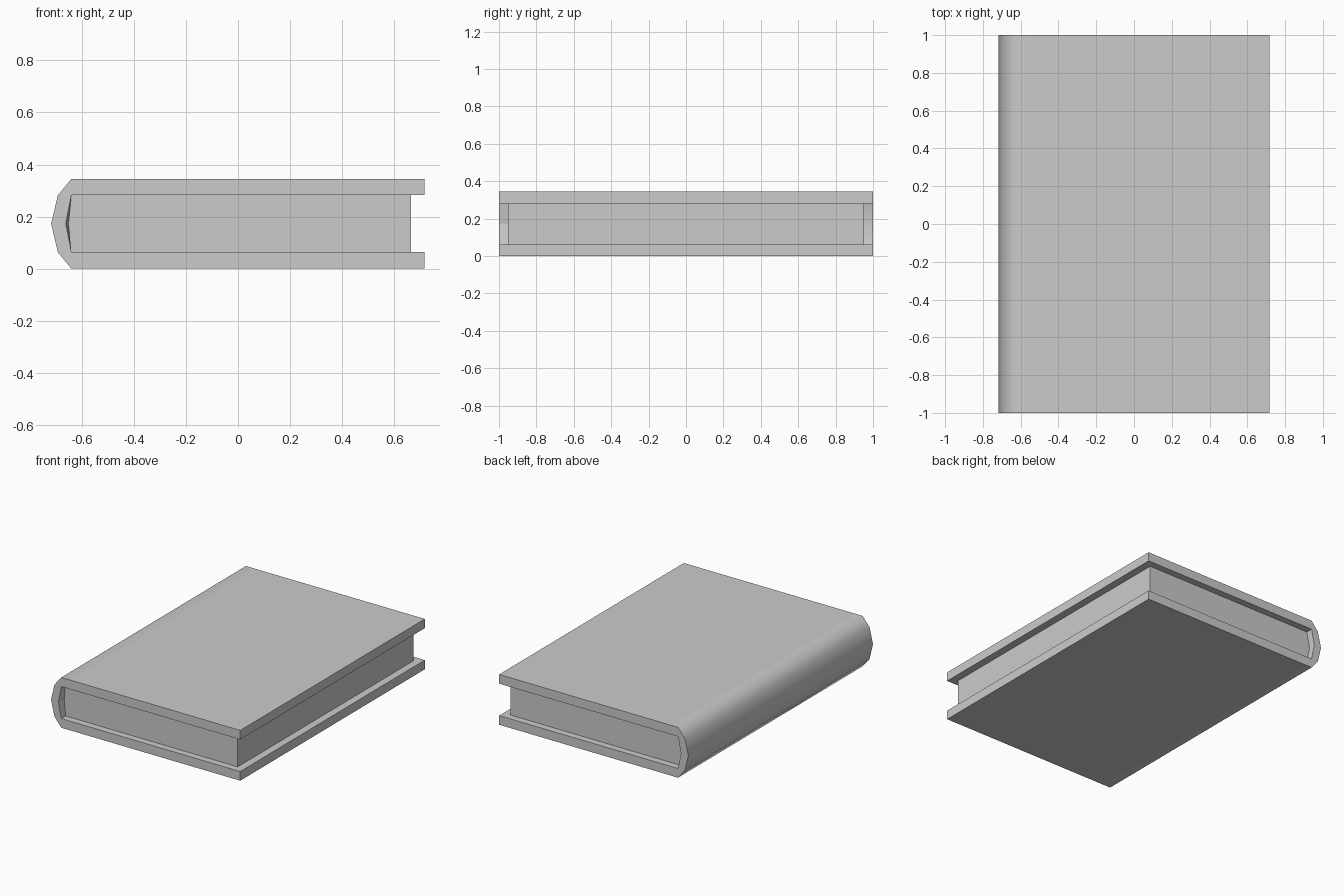
import bpy
import bmesh
import math

cube = bpy.data.objects.get("Cube")
if cube:
    bpy.data.objects.remove(cube, do_unlink=True)

grey = bpy.data.materials.new("light_grey")
grey.use_nodes = True
grey.diffuse_color = (0.6, 0.6, 0.6, 1)
grey.node_tree.nodes["Principled BSDF"].inputs["Base Color"].default_value = (0.6, 0.6, 0.6, 1)

# Main dimensions
HALF_LEN, PAGE_LEN = 1.0, 0.953
HEIGHT, BOARD = 0.345, 0.063
MID = HEIGHT / 2
EDGE, PAGE_EDGE, HINGE = 0.717, 0.665, -0.64


def extrude_profile(name, profile, y0, y1):
    """Extrude a closed (x, z) profile along y."""
    bm = bmesh.new()
    face = bm.faces.new([bm.verts.new((x, y0, z)) for x, z in profile])
    result = bmesh.ops.extrude_face_region(bm, geom=[face])
    moved = [v for v in result["geom"] if isinstance(v, bmesh.types.BMVert)]
    bmesh.ops.translate(bm, verts=moved, vec=(0, y1 - y0, 0))
    bmesh.ops.recalc_face_normals(bm, faces=bm.faces)
    mesh = bpy.data.meshes.new(name)
    bm.to_mesh(mesh)
    bm.free()
    mesh.materials.append(grey)
    obj = bpy.data.objects.new(name, mesh)
    bpy.context.collection.objects.link(obj)
    return obj


def mirrored(half, middle):
    """Join a lower half profile, a middle point and the mirrored upper half."""
    return half + [middle] + [(x, HEIGHT - z) for x, z in reversed(half)]


# Cover: two boards joined by a rounded spine
outer = mirrored([(EDGE, 0), (-0.57, 0), (HINGE, 0), (-0.692, BOARD)], (-0.718, MID))
inner = mirrored([(EDGE, BOARD), (HINGE, BOARD)], (-0.662, MID))
cover = extrude_profile("cover", outer + inner[::-1], -HALF_LEN, HALF_LEN)

# Page block, its spine side following the hollow of the cover
page_profile = mirrored([(PAGE_EDGE, BOARD), (HINGE, BOARD)], (-0.662, MID))
pages = extrude_profile("pages", page_profile, -PAGE_LEN, PAGE_LEN)

# Slanted lining between the spine and the front end of the pages
bm = bmesh.new()
rows = []
for y, x_mid in ((-HALF_LEN, -0.661), (-PAGE_LEN, -0.651)):
    rows.append([bm.verts.new((x, y, z)) for x, z in
                 ((HINGE, BOARD), (x_mid, MID), (HINGE, HEIGHT - BOARD))])
for i in range(2):
    face = bm.faces.new((rows[0][i], rows[0][i + 1], rows[1][i + 1], rows[1][i]))
    face.normal_update()
    if face.normal.x < 0:
        face.normal_flip()
mesh = bpy.data.meshes.new("spine_lining")
bm.to_mesh(mesh)
bm.free()
mesh.materials.append(grey)
bpy.context.collection.objects.link(bpy.data.objects.new("spine_lining", mesh))

# Smooth spine, crisp board edges
bpy.ops.object.select_all(action='DESELECT')
cover.select_set(True)
bpy.context.view_layer.objects.active = cover
bpy.ops.object.shade_smooth_by_angle(angle=math.radians(60))
